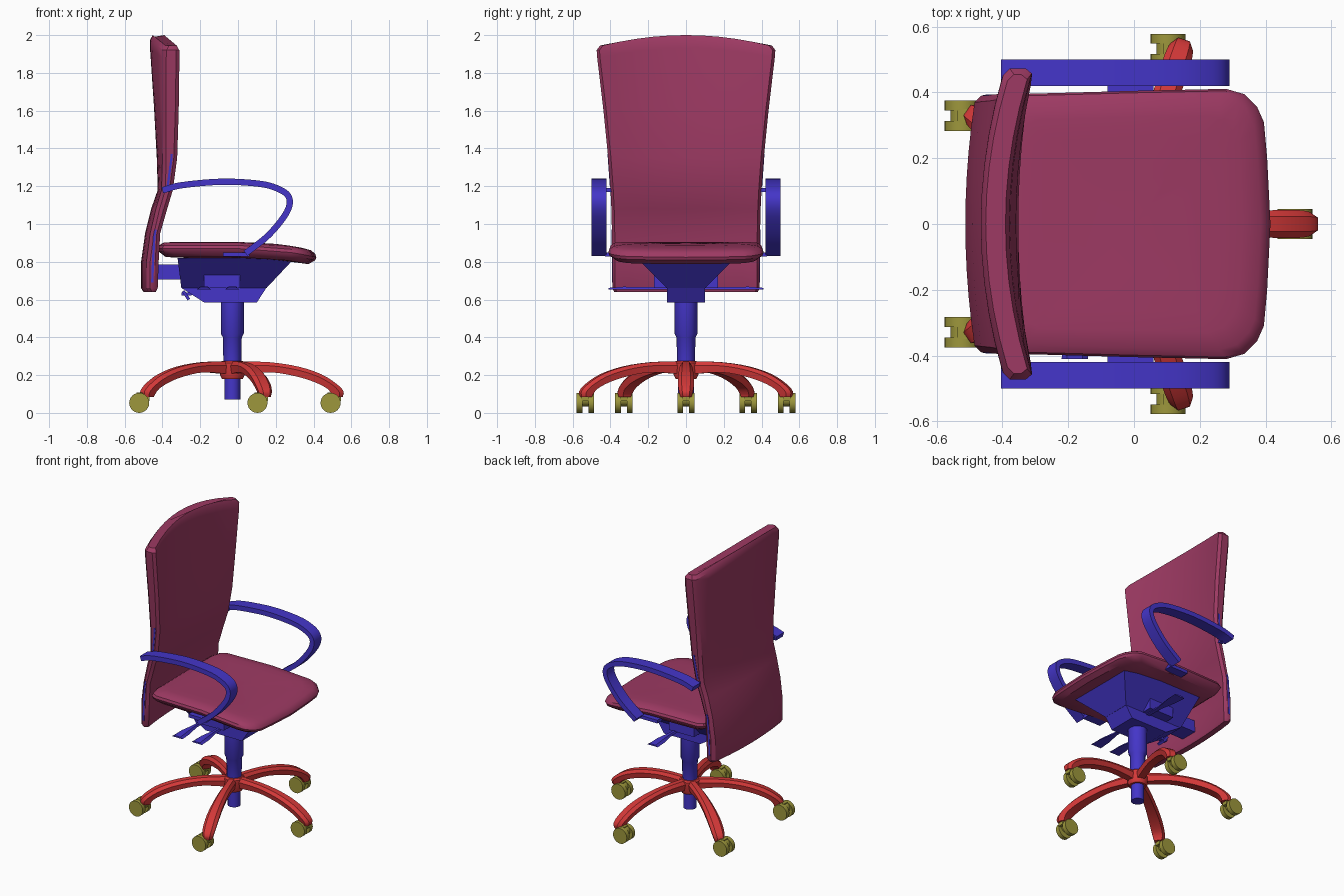
import bpy, bmesh, math
from mathutils import Vector, Matrix

if "Cube" in bpy.data.objects:
    bpy.data.objects.remove(bpy.data.objects["Cube"], do_unlink=True)


def material(name, rgb):
    m = bpy.data.materials.new(name)
    m.use_nodes = True
    m.diffuse_color = (*rgb, 1)
    m.node_tree.nodes["Principled BSDF"].inputs["Base Color"].default_value = (*rgb, 1)
    return m


FABRIC = material("maroon fabric", (0.34, 0.042, 0.125))
BLUE = material("blue plastic", (0.058, 0.036, 0.58))
RED = material("red base", (0.66, 0.04, 0.04))
OLIVE = material("olive caster", (0.34, 0.31, 0.045))


def finish(name, bm, mat, angle=35):
    bmesh.ops.recalc_face_normals(bm, faces=bm.faces)
    me = bpy.data.meshes.new(name)
    bm.to_mesh(me)
    bm.free()
    me.materials.append(mat)
    ob = bpy.data.objects.new(name, me)
    bpy.context.collection.objects.link(ob)
    bpy.ops.object.select_all(action='DESELECT')
    ob.select_set(True)
    bpy.context.view_layer.objects.active = ob
    bpy.ops.object.shade_smooth_by_angle(angle=math.radians(angle))
    return ob


def loft(name, rings, mat, angle=35):
    """Skin a list of equal closed rings and cap both ends."""
    bm = bmesh.new()
    vs = [[bm.verts.new(p) for p in ring] for ring in rings]
    n = len(vs[0])
    for a, b in zip(vs, vs[1:]):
        for i in range(n):
            j = (i + 1) % n
            bm.faces.new((a[i], a[j], b[j], b[i]))
    bm.faces.new(vs[0])
    bm.faces.new(vs[-1][::-1])
    return finish(name, bm, mat, angle)


def rect(x0, x1, y, z):
    return [(x0, -y, z), (x1, -y, z), (x1, y, z), (x0, y, z)]


def box(name, x0, x1, y0, y1, z0, z1, mat):
    return loft(name, [[(x0, y0, z), (x1, y0, z), (x1, y1, z), (x0, y1, z)] for z in (z0, z1)], mat)


def turned(name, profile, x, mat, sides=12):
    """Vertical turned part from (radius, z) pairs."""
    rings = [[(x + r * math.cos(k * math.tau / sides), r * math.sin(k * math.tau / sides), z)
              for k in range(sides)] for r, z in profile]
    return loft(name, rings, mat)


def smooth_path(points, steps=5):
    """Catmull-Rom curve through 2D points."""
    p = [Vector(q) for q in points]
    p = [2 * p[0] - p[1]] + p + [2 * p[-1] - p[-2]]
    out = []
    for a, b, c, d in zip(p, p[1:], p[2:], p[3:]):
        for k in range(steps):
            t = k / steps
            out.append(0.5 * (2 * b + (c - a) * t + (2 * a - 5 * b + 4 * c - d) * t * t
                              + (3 * b - a - 3 * c + d) * t ** 3))
    return out + [p[-2]]


def ribbon(name, points, thick, y0, y1, mat):
    """Flat strip following an x-z path."""
    path = smooth_path(points)
    rings = []
    for i, p in enumerate(path):
        d = (path[min(i + 1, len(path) - 1)] - path[max(i - 1, 0)]).normalized()
        nrm = Vector((-d.y, d.x)) * thick / 2
        a, b = p + nrm, p - nrm
        rings.append([(a.x, y0, a.y), (a.x, y1, a.y), (b.x, y1, b.y), (b.x, y0, b.y)])
    return loft(name, rings, mat)


def lerp_table(table, z):
    for a, b in zip(table, table[1:]):
        if z <= b[0]:
            t = (z - a[0]) / (b[0] - a[0])
            return [u + (v - u) * t for u, v in zip(a, b)]
    return list(table[-1])


# Backrest: z, front x, back x, half width, bow
BACK = [(0.64, -0.435, -0.475, 0.38, 0.025), (0.66, -0.425, -0.485, 0.39, 0.028),
        (0.8, -0.42, -0.485, 0.39, 0.028), (0.95, -0.412, -0.465, 0.392, 0.027),
        (1.08, -0.375, -0.435, 0.395, 0.025), (1.18, -0.345, -0.405, 0.4, 0.02),
        (1.35, -0.322, -0.4, 0.412, 0.03), (1.6, -0.314, -0.4, 0.437, 0.045),
        (1.88, -0.31, -0.4, 0.47, 0.066), (1.92, -0.311, -0.398, 0.473, 0.068),
        (1.945, -0.325, -0.385, 0.455, 0.066)]


def back_ring(z, xf, xb, w, bow):
    crown = 0.055 * min(1, max(0, (z - 1.4) / 0.5))
    ts = [k / 5 - 1 for k in range(11)]
    outline = [(xb - bow * (1 - t * t), t * (w - 0.02), t) for t in ts]
    outline += [(xb + 0.02, w, 1), (xf - 0.018, w, 1)]
    outline += [(xf - bow * (1 - t * t), t * (w - 0.015), t) for t in reversed(ts)]
    outline += [(xf - 0.018, -w, 1), (xb + 0.02, -w, 1)]
    return [(x, y, z + crown * (1 - t * t)) for x, y, t in outline]


loft("backrest", [back_ring(*r) for r in BACK], FABRIC)

# Seat cushion from scaled copies of one outline
HALF = [(0.415, 0), (0.405, 0.2), (0.395, 0.31), (0.375, 0.355), (0.335, 0.395), (0.28, 0.411),
        (0, 0.405), (-0.36, 0.395), (-0.4, 0.375), (-0.42, 0.3), (-0.425, 0)]
OUTLINE = HALF + [(x, -y) for x, y in HALF[-2:0:-1]]


def seat_ring(s, dz):
    return [(x * s, y * s, 0.905 + dz - 0.045 * (max(x * s, 0) / 0.41) ** 2) for x, y in OUTLINE]


loft("seat_cushion", [seat_ring(*r) for r in (
    (0.05, -0.004), (0.35, -0.004), (0.65, 0), (0.8, 0), (0.93, -0.004), (0.985, -0.018), (1, -0.035),
    (0.985, -0.052), (0.9, -0.08), (0.6, -0.085), (0.05, -0.085))], FABRIC)

# Tilt mechanism below the seat
loft("mechanism_pan", [rect(-0.3, 0.15, 0.1, 0.66), rect(-0.32, 0.3, 0.26, 0.82)], BLUE)
loft("mechanism_housing", [rect(-0.18, 0.1, 0.1, 0.585), rect(-0.3, 0.15, 0.1, 0.662)], BLUE)
box("mechanism_block", -0.18, 0.01, -0.17, 0.17, 0.66, 0.79, BLUE)
box("back_bracket", -0.46, -0.29, -0.06, 0.06, 0.705, 0.785, BLUE)


# Adjusting paddles, flaring outward
def paddle(name, x, side):
    rings = []
    for y, w, h in ((0.08, 0.012, 0.012), (0.22, 0.014, 0.014), (0.33, 0.035, 0.016), (0.41, 0.04, 0.01)):
        rings.append([(x - w, side * y, 0.652), (x + w, side * y, 0.652),
                      (x + w * 0.6, side * y, 0.652 + h), (x - w * 0.6, side * y, 0.652 + h)])
    loft(name, rings, BLUE)


paddle("right_rear_paddle", -0.18, -1)
paddle("right_front_paddle", -0.03, -1)
paddle("left_paddle", -0.03, 1)
ribbon("tension_lever", [(-0.2, 0.655), (-0.25, 0.63), (-0.3, 0.63)], 0.016, -0.06, -0.03, BLUE)
ribbon("tension_knob", [(-0.29, 0.645), (-0.26, 0.6)], 0.016, -0.075, -0.015, BLUE)

# Arms, their brackets and the trim on the backrest edges
ARM = [(-0.4, 1.178), (-0.3, 1.205), (-0.08, 1.224), (0.12, 1.212), (0.22, 1.183), (0.268, 1.145),
       (0.27, 1.09), (0.23, 1.02), (0.15, 0.93), (0.04, 0.845)]
for side, label in ((1, "left"), (-1, "right")):
    ribbon(label + "_armrest", ARM, 0.033, side * 0.42, side * 0.5, BLUE)
    box(label + "_arm_seat_bracket", -0.08, 0.06, side * 0.2, side * 0.43, 0.828, 0.85, BLUE)
    box(label + "_arm_back_pin", -0.39, -0.36, side * 0.38, side * 0.43, 1.17, 1.19, BLUE)
    for part, z0, z1 in (("lower", 0.69, 0.97), ("upper", 1.2, 1.37)):
        rings = []
        for k in range(9):
            z, xf, xb, w, bow = lerp_table(BACK, z0 + (z1 - z0) * k / 8)
            x = xf - 0.03
            rings.append([(x - 0.006, side * (w - 0.004), z), (x + 0.006, side * (w - 0.004), z),
                          (x + 0.006, side * (w + 0.002), z), (x - 0.006, side * (w + 0.002), z)])
        loft(f"{label}_{part}_back_trim", rings, BLUE)

# Gas column and hub
CX = -0.03
turned("column_sleeve", [(0.047, 0.25), (0.05, 0.4), (0.061, 0.42), (0.061, 0.6)], CX, BLUE)
turned("column_foot", [(0.042, 0.07), (0.042, 0.3)], CX, BLUE)
turned("base_hub", [(0.055, 0.18), (0.065, 0.2), (0.065, 0.265), (0.055, 0.275)], CX, RED)

# Five arched legs with twin-wheel casters
OUTER = [(0.03, 0.273), (0.2, 0.268), (0.35, 0.245), (0.47, 0.205), (0.55, 0.155), (0.588, 0.115), (0.585, 0.085)]
INNER = [(0.03, 0.205), (0.2, 0.215), (0.33, 0.195), (0.43, 0.165), (0.5, 0.13), (0.525, 0.1), (0.53, 0.085)]
WIDTH = [0.028, 0.032, 0.037, 0.042, 0.042, 0.036, 0.03]


def caster(name, x, y):
    bm = bmesh.new()
    for dy, r, depth, z in ((-0.031, 0.053, 0.03, 0.053), (0.031, 0.053, 0.03, 0.053), (0, 0.035, 0.05, 0.07)):
        m = Matrix.Translation((x, y + dy, z)) @ Matrix.Rotation(math.pi / 2, 4, 'X')
        bmesh.ops.create_cone(bm, cap_ends=True, segments=24, radius1=r, radius2=r, depth=depth, matrix=m)
    m = Matrix.Translation((x + 0.02, y, 0.085)) @ Matrix.Diagonal((0.07, 0.04, 0.045, 1))
    bmesh.ops.create_cube(bm, size=1, matrix=m)
    finish(name, bm, OLIVE)


for i in range(5):
    a = i * math.tau / 5
    turn = Matrix.Translation((CX, 0, 0)) @ Matrix.Rotation(a, 4, 'Z')
    rings = []
    for o, n, w in zip(smooth_path(OUTER, 3), smooth_path(INNER, 3), smooth_path([(w, 0) for w in WIDTH], 3)):
        o, n, w = Vector((o.x, 0, o.y)), Vector((n.x, 0, n.y)), w.x
        shoulder = o.lerp(n, 0.35)
        ring = [(o, -0.55 * w), (o, 0.55 * w), (shoulder, w), (n, 0.8 * w), (n, -0.8 * w), (shoulder, -w)]
        rings.append([turn @ (p + Vector((0, y, 0))) for p, y in ring])
    loft(f"base_leg_{i + 1}", rings, RED)
    caster(f"caster_{i + 1}", CX + 0.56 * math.cos(a) - 0.04, 0.56 * math.sin(a))
